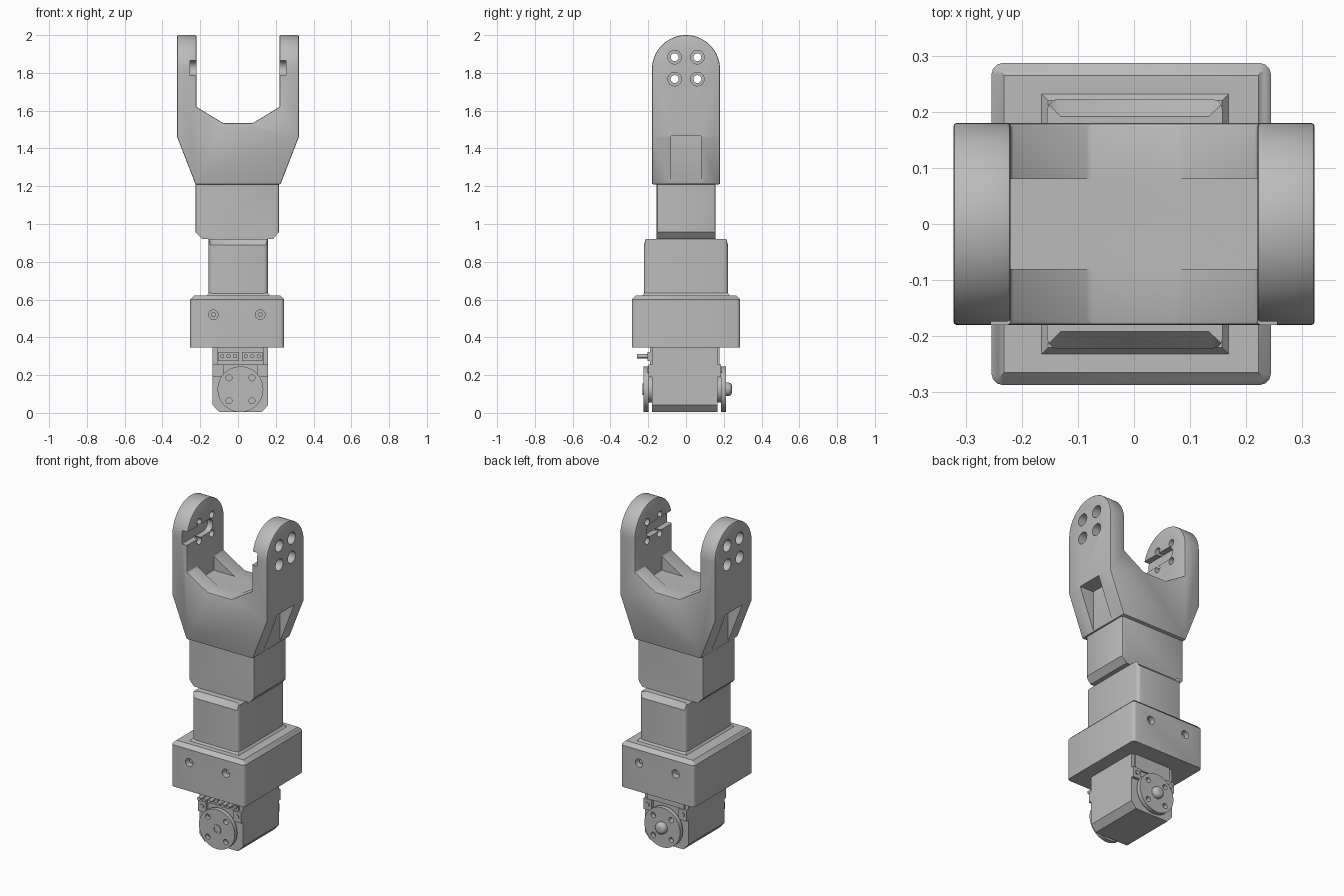
import bpy, bmesh, math
from mathutils import Vector

if "Cube" in bpy.data.objects:
    bpy.data.objects.remove(bpy.data.objects["Cube"], do_unlink=True)

grey = bpy.data.materials.new("plain grey")
grey.use_nodes = True
grey.diffuse_color = (0.5, 0.5, 0.5, 1)
grey.node_tree.nodes["Principled BSDF"].inputs["Base Color"].default_value = grey.diffuse_color


def finish(name, bm):
    bmesh.ops.recalc_face_normals(bm, faces=bm.faces)
    mesh = bpy.data.meshes.new(name)
    bm.to_mesh(mesh)
    bm.free()
    mesh.materials.append(grey)
    ob = bpy.data.objects.new(name, mesh)
    bpy.context.collection.objects.link(ob)
    return ob


def prism(name, pts, axis, lo, hi):
    """Extrude a 2D outline along an axis from lo to hi."""
    place = {"x": lambda a, b, c: (c, a, b),
             "y": lambda a, b, c: (a, c, b),
             "z": lambda a, b, c: (a, b, c)}[axis]
    bm = bmesh.new()
    face = bm.faces.new([bm.verts.new(place(a, b, lo)) for a, b in pts])
    ext = bmesh.ops.extrude_face_region(bm, geom=[face])
    verts = [g for g in ext["geom"] if isinstance(g, bmesh.types.BMVert)]
    bmesh.ops.translate(bm, verts=verts, vec=Vector(place(0, 0, hi - lo)))
    return finish(name, bm)


def box(name, x0, x1, y0, y1, z0, z1):
    return prism(name, [(x0, y0), (x1, y0), (x1, y1), (x0, y1)], "z", z0, z1)


def disc(name, axis, a, b, r, lo, hi, n=24):
    pts = [(a + r * math.cos(math.tau * i / n), b + r * math.sin(math.tau * i / n))
           for i in range(n)]
    return prism(name, pts, axis, lo, hi)


def apply_mod(ob, mod):
    bpy.context.view_layer.objects.active = ob
    bpy.ops.object.modifier_apply(modifier=mod.name)


def cut(ob, tool, op="DIFFERENCE"):
    tool.hide_render = True
    mod = ob.modifiers.new("cut", "BOOLEAN")
    mod.operation, mod.object, mod.solver = op, tool, "EXACT"
    apply_mod(ob, mod)
    bpy.data.objects.remove(tool, do_unlink=True)


def bevel(ob, width, segments=2):
    mod = ob.modifiers.new("bevel", "BEVEL")
    mod.width, mod.segments, mod.limit_method = width, segments, "ANGLE"
    apply_mod(ob, mod)


def bevel_edges(ob, width, rule, segments=1):
    """Bevel only edges whose direction and midpoint satisfy the rule."""
    bm = bmesh.new()
    bm.from_mesh(ob.data)
    edges = [e for e in bm.edges
             if rule((e.verts[1].co - e.verts[0].co).normalized(),
                     (e.verts[0].co + e.verts[1].co) / 2)]
    bmesh.ops.bevel(bm, geom=edges, offset=width, segments=segments,
                    profile=0.5, affect="EDGES")
    bm.to_mesh(ob.data)
    bm.free()


def upright(d, m):
    return abs(d.z) > 0.9


# Fork: front outline intersected with a round-topped side outline
half = [(0.225, 1.21), (0.322, 1.46), (0.322, 2.02), (0.22, 2.02), (0.22, 1.62), (0.08, 1.535)]
fork = prism("fork", half + [(-x, z) for x, z in reversed(half)], "y", -0.25, 0.25)
arch = [(0.18 * math.cos(math.pi * i / 32), 1.82 + 0.18 * math.sin(math.pi * i / 32))
        for i in range(33)]
cut(fork, prism("arch", arch + [(-0.18, 1.1), (0.18, 1.1)], "x", -0.5, 0.5), "INTERSECT")
bevel(fork, 0.006)
cut(fork, box("saddle", -0.22, 0.22, -0.08, 0.08, 1.535, 1.7))
for s in (-1, 1):
    # Side pocket, horn slot and counterbored bolt holes
    cut(fork, box("pocket", *sorted((s * 0.228, s * 0.4)), -0.08, 0.08, 1.18, 1.465))
    end = [(0.03 + 0.04 * math.sin(math.pi * i / 12), 1.825 + 0.04 * math.cos(math.pi * i / 12))
           for i in range(13)]
    slot = [(-0.3, 1.785), (-0.3, 1.865)] + end
    cut(fork, prism("slot", slot, "x", *sorted((s * 0.2, s * 0.255))))
    for y in (-0.06, 0.06):
        for z in (1.767, 1.883):
            cut(fork, disc("hole", "x", y, z, 0.021, *sorted((s * 0.19, s * 0.36))))
            cut(fork, disc("bore", "x", y, z, 0.036, *sorted((s * 0.265, s * 0.36))))

# Upper block with chamfered lower sides
upper = prism("upper_block", [(-0.19, 0.92), (0.185, 0.92), (0.217, 0.957), (0.217, 1.212),
                              (-0.225, 1.212), (-0.225, 0.957)], "y", -0.155, 0.157)
bevel_edges(upper, 0.012, upright, 2)

# Lower block with chamfered top and flared foot
lower = box("lower_block", -0.155, 0.158, -0.223, 0.223, 0.6, 0.92)
bevel_edges(lower, 0.02, upright, 3)
bevel_edges(lower, 0.031, lambda d, m: m.z > 0.91 and abs(d.x) > 0.9)
bm = bmesh.new()
rings = [[bm.verts.new((0.002 + sx * (0.17 - k), sy * (0.235 - k), z))
          for sx, sy in ((-1, -1), (1, -1), (1, 1), (-1, 1))]
         for k, z in ((0, 0.618), (0.015, 0.636))]
for i in range(4):
    j = (i + 1) % 4
    bm.faces.new((rings[0][i], rings[0][j], rings[1][j], rings[1][i]))
for r in rings:
    bm.faces.new(r)
finish("foot_flare", bm)

# Collar with chamfered top rim and bolt holes
collar = box("collar", -0.254, 0.244, -0.287, 0.287, 0.345, 0.622)
bevel_edges(collar, 0.022, lambda d, m: m.z > 0.6 and abs(d.z) < 0.1)
bevel_edges(collar, 0.02, upright, 3)
for x in (-0.13, 0.118):
    for s in (-1, 1):
        cut(collar, disc("hole", "y", x, 0.52, 0.025, *sorted((s * 0.22, s * 0.32))))
        disc("collar_bolt", "y", x, 0.52, 0.014, *sorted((s * 0.22, s * 0.265)), n=6)

# Servo body with chamfered bottom corners
cx, cz = 0.013, 0.125
prism("servo_body", [(-0.1, 0.004), (0.126, 0.004), (0.16, 0.042), (0.16, 0.36),
                     (-0.134, 0.36), (-0.134, 0.042)], "y", -0.18, 0.168)
for s, inner, face, outer, label in ((-1, 0.17, 0.198, 0.224, "front"),
                                     (1, 0.16, 0.185, 0.212, "back")):
    # Horn disc on its hub, with four holes round the centre
    disc(label + "_hub", "y", cx, cz, 0.07, *sorted((s * inner, s * face)))
    horn = disc(label + "_horn", "y", cx, cz, 0.121, *sorted((s * face, s * outer)), n=48)
    for i in range(4):
        a = math.pi / 4 + i * math.pi / 2
        cut(horn, disc("hole", "y", cx + 0.086 * math.cos(a), cz + 0.086 * math.sin(a),
                       0.016, *sorted((s * 0.15, s * 0.3)), n=16))
    # Case corner ears, screws and top strip
    for x in (-0.106, 0.132):
        box(label + "_ear", x - 0.028, x + 0.028, *sorted((s * inner, s * face)), 0.19, 0.255)
        disc(label + "_screw", "y", x, 0.225, 0.014, *sorted((s * inner, s * (face + 0.006))), n=12)
    box(label + "_strip", -0.11, 0.136, *sorted((s * inner, s * (face - 0.008))), 0.255, 0.35)

# Front hub ring, and domed screw on the back horn
ring = disc("front_hub_ring", "y", cx, cz, 0.03, -0.23, -0.2)
cut(ring, disc("hole", "y", cx, cz, 0.016, -0.3, -0.215, n=16))
screw = disc("back_horn_screw", "y", cx, cz, 0.036, 0.2, 0.243)
bevel_edges(screw, 0.02, lambda d, m: m.y > 0.24, 3)

# Connector sockets and pins
for x in (-0.05, 0.076):
    box("connector", x - 0.055, x + 0.055, -0.205, -0.175, 0.275, 0.322)
    for i in (-1, 0, 1):
        disc("connector_pin", "y", x + i * 0.034, 0.3, 0.011, -0.26, -0.19, n=12)

for ob in bpy.context.scene.objects:
    ob.select_set(ob.type == "MESH")
    if ob.type == "MESH":
        bpy.context.view_layer.objects.active = ob
bpy.ops.object.shade_smooth_by_angle(angle=math.radians(32))
